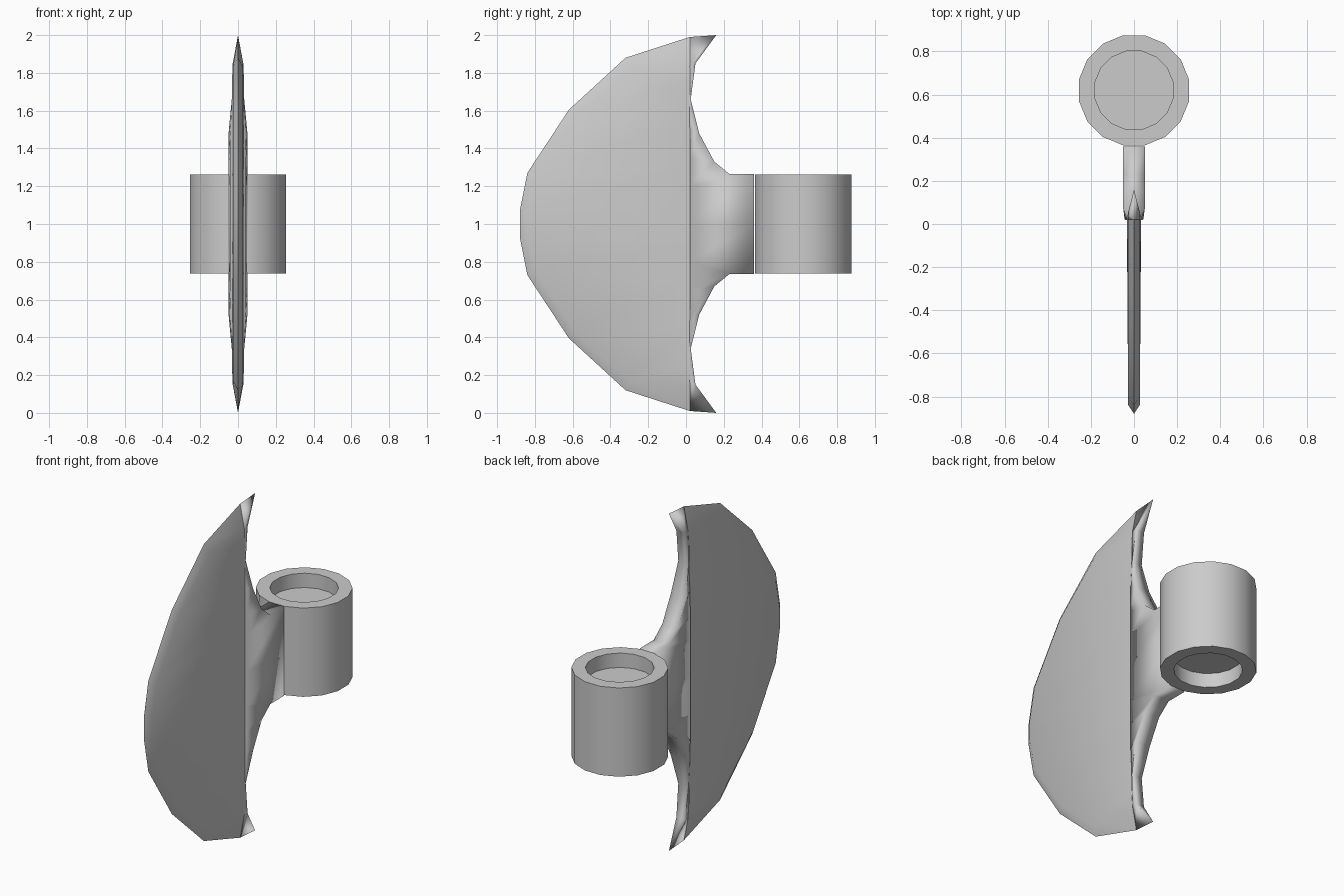
import bpy, bmesh, math

cube = bpy.data.objects.get("Cube")
if cube:
    bpy.data.objects.remove(cube, do_unlink=True)

STEEL = (0.6, 0.6, 0.6, 1)
steel = bpy.data.materials.new("grey steel")
steel.use_nodes = True
steel.diffuse_color = STEEL
steel.node_tree.nodes["Principled BSDF"].inputs["Base Color"].default_value = STEEL


def finish(name, bm, angle):
    """Weld the bmesh, turn it into a shaded object with the steel material."""
    bmesh.ops.remove_doubles(bm, verts=bm.verts, dist=0.0005)
    bmesh.ops.recalc_face_normals(bm, faces=bm.faces)
    mesh = bpy.data.meshes.new(name)
    bm.to_mesh(mesh)
    bm.free()
    mesh.materials.append(steel)
    obj = bpy.data.objects.new(name, mesh)
    obj.location.z = 1
    bpy.context.collection.objects.link(obj)
    bpy.ops.object.select_all(action="DESELECT")
    obj.select_set(True)
    bpy.context.view_layer.objects.active = obj
    bpy.ops.object.shade_smooth_by_angle(angle=math.radians(angle))


def add_mirrored(bm, points):
    """Add one face in all four quadrants, dropping repeated corners."""
    corners = list(dict.fromkeys(points))
    if len(corners) < 3:
        return
    for sx in (1, -1):
        for sz in (1, -1):
            face = [bm.verts.new((x * sx, y, z * sz)) for x, y, z in corners]
            bm.faces.new(face if sx * sz > 0 else face[::-1])


def flat(p):
    return (0, p[1], p[2])


# Blade: sharp ridge, bevel shoulder and root line, from the middle to the tip
ridge = [(-.88, 0), (-.88, .07), (-.84, .27), (-.62, .605), (-.32, .88), (.02, .99)]
shoulder = [(-.84, 0), (-.84, .06), (-.80, .25), (-.59, .57), (-.30, .83), (.02, .85)]
root_z = [0, .1, .3, .55, .75, .85]
rows = [((0, *r), (.027, *s), (.027 if z == .85 else .033, .02, z))
        for r, s, z in zip(ridge, shoulder, root_z)]
bm = bmesh.new()
for low, high in zip(rows, rows[1:]):
    for i in range(2):
        add_mirrored(bm, [low[i], low[i + 1], high[i + 1], high[i]])
finish("blade", bm, 60)

# Neck: flared web between the blade and the socket, with hooked tips
edge = [(.05, .36, 0), (.05, .36, .265), (.05, .23, .265), (.05, .15, .33),
        (.05, .07, .48), (.033, .025, .66), (.028, .05, .85), (0, .16, 1)]
root = [(.043, .02, 0), (.043, .02, .2), (.043, .02, .2), (.043, .02, .35),
        (.04, .02, .5), (.031, .018, .66), (.028, .02, .85), (0, .02, .99)]
bm = bmesh.new()
for i in range(len(edge) - 1):
    a, b, c, d = root[i], edge[i], edge[i + 1], root[i + 1]
    add_mirrored(bm, [a, b, c, d])
    add_mirrored(bm, [b, flat(b), flat(c), c])
    add_mirrored(bm, [flat(a), a, d, flat(d)])
finish("neck", bm, 100)

# Socket: sixteen-sided collar with a shallow round recess in each end
SIDES, HALF, DEPTH = 16, .263, .085
profile = [(.185, HALF - DEPTH), (.185, HALF), (.26, HALF),
           (.26, -HALF), (.185, -HALF), (.185, DEPTH - HALF)]
bm = bmesh.new()
rings = []
for radius, z in profile:
    angles = [2 * math.pi * (i + .5) / SIDES for i in range(SIDES)]
    rings.append([bm.verts.new((radius * math.cos(a), .62 + radius * math.sin(a), z))
                  for a in angles])
for r, s in zip(rings, rings[1:]):
    for i in range(SIDES):
        j = (i + 1) % SIDES
        bm.faces.new((r[i], r[j], s[j], s[i]))
bm.faces.new(rings[0])
bm.faces.new(rings[-1][::-1])
finish("socket", bm, 30)
